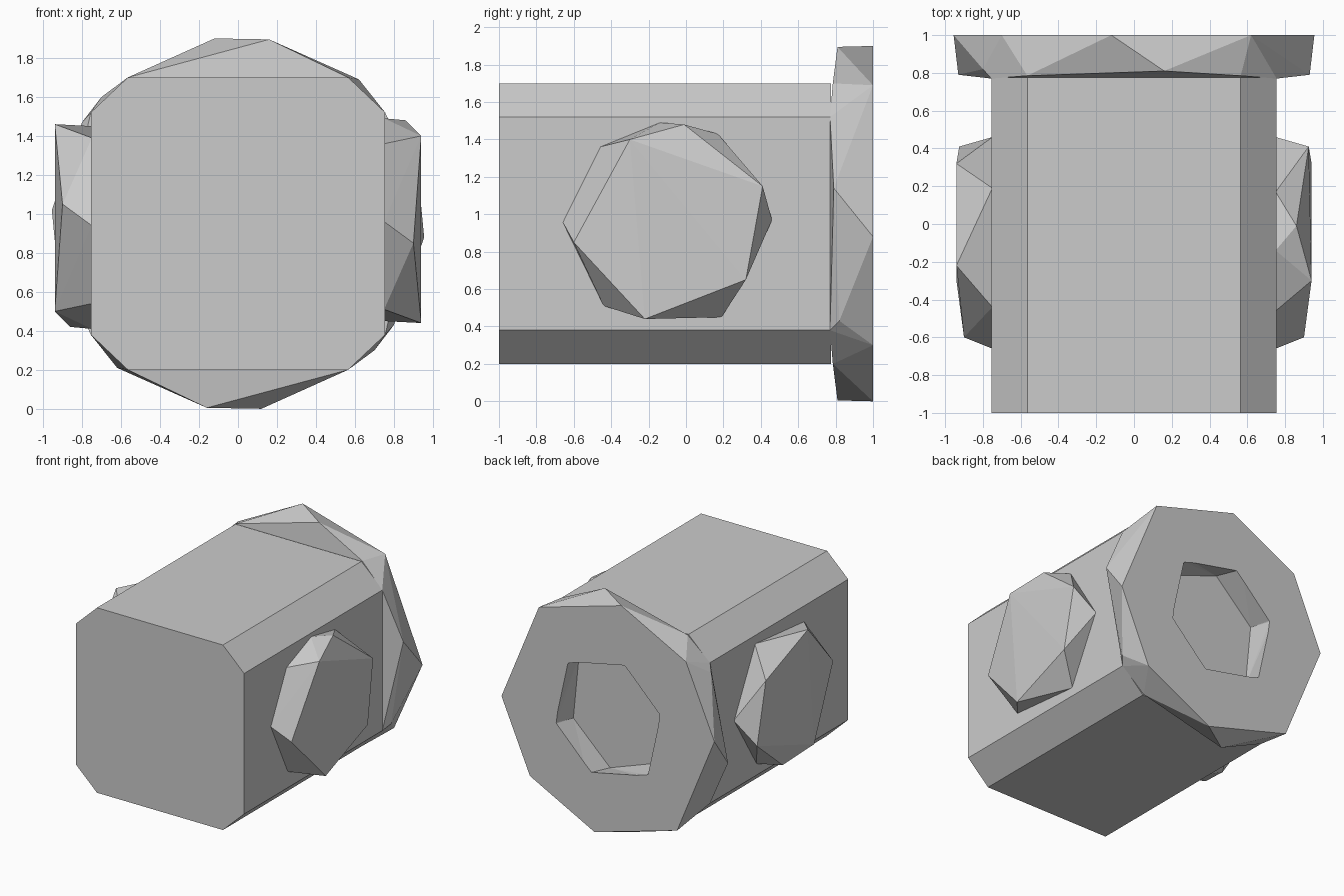
import bpy, bmesh
from mathutils import Vector

if "Cube" in bpy.data.objects:
    bpy.data.objects.remove(bpy.data.objects["Cube"])

MID = 0.95  # height of the body axis


def turned(pts):
    """Points plus nothing else, turned half way round the body axis."""
    return [(-x, y, 2 * MID - z) for x, y, z in pts]


def hull(name, pts):
    """Faceted solid wrapped around a few points."""
    bm = bmesh.new()
    for p in pts:
        bm.verts.new(Vector(p))
    res = bmesh.ops.convex_hull(bm, input=bm.verts[:])
    loose = [v for v in bm.verts if not v.link_faces]
    bmesh.ops.delete(bm, geom=loose, context='VERTS')
    bmesh.ops.dissolve_limit(bm, angle_limit=0.01, verts=bm.verts[:], edges=bm.edges[:])
    bmesh.ops.recalc_face_normals(bm, faces=bm.faces[:])
    me = bpy.data.meshes.new(name)
    bm.to_mesh(me)
    bm.free()
    ob = bpy.data.objects.new(name, me)
    bpy.context.collection.objects.link(ob)
    return ob


def body_section(y_side, y_top):
    """Chamfered square cross-section of the body."""
    return [(sx * x, y, MID + sz * h)
            for x, h, y in ((0.755, 0.57, y_side), (0.565, 0.75, y_top))
            for sx in (-1, 1) for sz in (-1, 1)]


# main body
hull("body", body_section(-1, -1) + body_section(0.775, 0.775))

# rear flange: octagonal back face, faceted rim, joined to the body corners
half_rim = [(-0.12, 1, 1.9), (0.62, 1, 1.69), (0.955, 1, 0.88), (0.70, 1, 0.30),
            (0.16, 0.81, 1.895), (0.93, 0.79, 1.14), (0.80, 0.82, 0.43)]
flange = hull("rear_flange", half_rim + turned(half_rim) + body_section(0.77, 0.785))

# hexagonal recess in the back of the flange
half_recess = [(0.35, 1.0, 1.31), (-0.155, 1.0, 1.415), (-0.464, 1.0, 1.105)]
half_recess += [(x, 1.05, z) for x, y, z in half_recess]
half_recess += [(0.45, 0.8, 0.76), (0.12, 0.8, 0.445), (-0.40, 0.8, 0.63)]
cutter = hull("recess_cutter", half_recess + turned(half_recess))
cutter.hide_render = True
cutter.hide_set(True)
cut = flange.modifiers.new("recess", 'BOOLEAN')
cut.operation = 'DIFFERENCE'
cut.solver = 'EXACT'
cut.object = cutter

# side bosses: outer cap and wider base
cap = [(0.94, -0.30, 1.40), (0.86, -0.01, 1.48), (0.925, 0.41, 1.15),
       (0.94, 0.32, 0.65), (0.94, -0.22, 0.44), (0.90, -0.60, 0.85)]
base = [(0.75, y, z) for y, z in ((-0.66, 0.96), (-0.46, 1.36), (-0.14, 1.49), (0.17, 1.43),
                                  (0.46, 0.97), (0.19, 0.45), (-0.44, 0.51))]
hull("right_boss", cap + base)
hull("left_boss", turned(cap + base))
